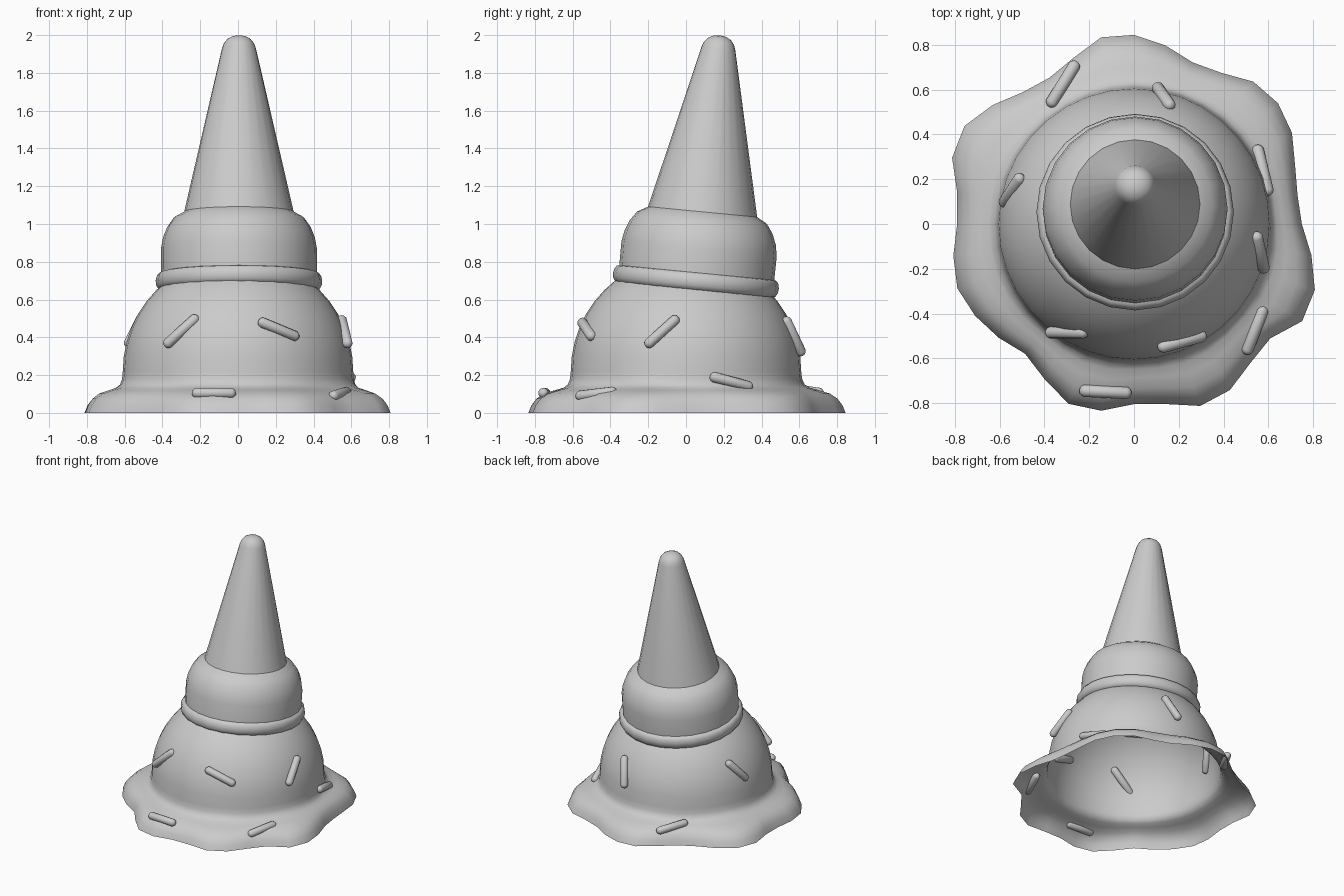
import bpy, bmesh
from math import sin, cos, pi, radians
from mathutils import Vector, Matrix

if "Cube" in bpy.data.objects:
    bpy.data.objects.remove(bpy.data.objects["Cube"])


def finish(name, bm, angle=35):
    bmesh.ops.recalc_face_normals(bm, faces=bm.faces)
    me = bpy.data.meshes.new(name)
    bm.to_mesh(me)
    bm.free()
    for p in me.polygons:
        p.use_smooth = True
    me.set_sharp_from_angle(angle=radians(angle))
    ob = bpy.data.objects.new(name, me)
    bpy.context.collection.objects.link(ob)
    return ob


def skin(name, rings, n, tip_z=None, angle=35):
    """Bridge rings [(radius function of index, z)], optionally closed by a tip."""
    bm = bmesh.new()
    loops = [[bm.verts.new((r(i) * cos(2 * pi * i / n), r(i) * sin(2 * pi * i / n), z))
              for i in range(n)] for r, z in rings]
    for a, b in zip(loops, loops[1:]):
        for i in range(n):
            j = (i + 1) % n
            bm.faces.new((a[i], a[j], b[j], b[i]))
    if tip_z is not None:
        tip = bm.verts.new((0, 0, tip_z))
        for i in range(n):
            bm.faces.new((loops[-1][i], loops[-1][(i + 1) % n], tip))
    return finish(name, bm, angle)


def lathe(name, profile, n, tip_z=None, angle=35):
    return skin(name, [(lambda i, r=r: r, z) for r, z in profile], n, tip_z, angle)


# Melted scoop: open shell, wavy puddle edge flowing up into a dome
EDGE = [.75, .742, .766, .815, .84, .83, .78, .768, .81, .845, .847, .79,
        .755, .77, .826, .875, .865, .802, .79, .82, .84, .82, .79, .757,
        .80, .855, .847, .805, .817, .865, .857, .81, .795, .868, .86, .805]
R, CZ = .61, .22
rings = []
for f, z in [(1, 0), (.93, .04), (.82, .075), (.65, .102), (.4, .12),
             (.2, .133), (.08, .15), (.02, .18)]:
    rings.append((lambda i, f=f: R + f * (EDGE[i] - R), z))
for k in range(12):
    a = k * pi / 24
    rings.append((lambda i, a=a: R * cos(a), CZ + R * sin(a)))
skin("melted_scoop", rings, 36, CZ + R, 60)

# Upside-down wafer cone: rim bead, cup and tapered point, leaning back
tilt = Matrix.Translation((.005, .053, .70)) @ Matrix.Rotation(radians(-5.5), 4, 'X')
rim = lathe("cone_rim", [(.405, -.052), (.425, -.047), (.438, -.025), (.441, 0),
                         (.436, .022), (.425, .039), (.41, .043)], 24, angle=50)
cup = lathe("cone_cup", [(.412, .03), (.413, .17), (.402, .23), (.38, .285),
                         (.345, .335), (.29, .366)], 24, angle=50)
point = lathe("cone_point", [(.29, .366), (.09, 1.235), (.08, 1.262), (.062, 1.285),
                             (.034, 1.3)], 24, 1.305)
for ob in (rim, cup, point):
    ob.matrix_world = tilt

# Sprinkles: capsules between two end points
SPRINKLES = [
    ((-.37, .54, .13), (-.265, .71, .105)),
    ((.105, .61, .32), (.16, .53, .49)),
    ((-.58, .095, .365), (-.51, .205, .505)),
    ((.548, -.055, .495), (.58, -.20, .365)),
    ((-.375, -.485, .365), (-.225, -.485, .50)),
    ((.125, -.55, .48), (.305, -.50, .405)),
    ((-.225, -.745, .105), (-.03, -.755, .105)),
    ((.575, -.385, .112), (.505, -.565, .09)),
    ((.598, .145, .19), (.552, .335, .14)),
]
SR = .028
for k, (a, b) in enumerate(SPRINKLES):
    a, b = Vector(a), Vector(b)
    d = b - a
    bm = bmesh.new()
    bmesh.ops.create_uvsphere(bm, u_segments=12, v_segments=7, radius=SR)
    half = d.length / 2 - SR * .3
    for v in bm.verts:
        v.co.z += half if v.co.z > 0 else -half
    ob = finish(f"sprinkle_{k + 1}", bm, 60)
    ob.matrix_world = Matrix.Translation((a + b) / 2) @ d.to_track_quat('Z', 'Y').to_matrix().to_4x4()
